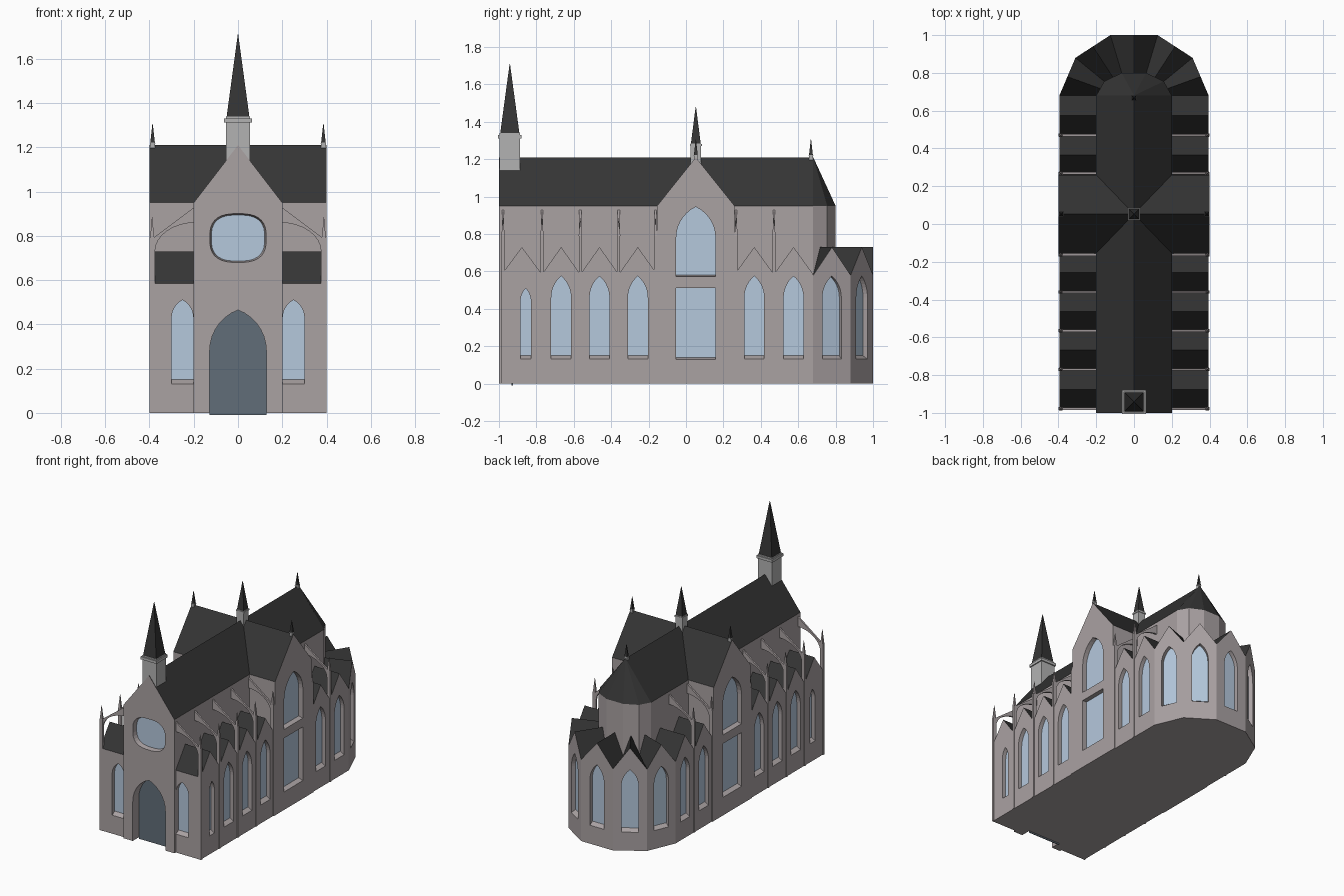
import bpy, bmesh, math
from mathutils import Vector as V

if "Cube" in bpy.data.objects:
    bpy.data.objects.remove(bpy.data.objects["Cube"])


def material(name, rgb):
    m = bpy.data.materials.new(name)
    m.diffuse_color = (*rgb, 1)
    m.use_nodes = True
    m.node_tree.nodes["Principled BSDF"].inputs["Base Color"].default_value = m.diffuse_color
    return m


STONE = material("stone", (0.40, 0.36, 0.365))
SLATE = material("slate", (0.035, 0.035, 0.035))
GLASS = material("glass", (0.46, 0.58, 0.72))
DOOR = material("door_wood", (0.12, 0.155, 0.19))
PALE = material("pale_stone", (0.45, 0.45, 0.45))


def loft(name, a, b, wall=STONE, roof=None):
    """Solid between two matching outlines; upward sloping faces become roof."""
    bm = bmesh.new()
    va, vb = [bm.verts.new(p) for p in a], [bm.verts.new(p) for p in b]
    n = len(a)
    bm.faces.new(va)
    bm.faces.new(vb[::-1])
    for i in range(n):
        j = (i + 1) % n
        bm.faces.new((va[i], vb[i], vb[j], va[j]))
    bmesh.ops.recalc_face_normals(bm, faces=bm.faces)
    if roof:
        for f in bm.faces:
            f.normal_update()
            f.material_index = int(f.normal.z > 0.2)
    me = bpy.data.meshes.new(name)
    bm.to_mesh(me)
    bm.free()
    me.materials.append(wall)
    if roof:
        me.materials.append(roof)
    ob = bpy.data.objects.new(name, me)
    bpy.context.collection.objects.link(ob)
    return ob


def box(name, x0, x1, y0, y1, z0, z1, wall=STONE):
    q = [(x0, y0), (x1, y0), (x1, y1), (x0, y1)]
    return loft(name, [(*p, z0) for p in q], [(*p, z1) for p in q], wall)


def frustum(name, x, y, z0, z1, r0, r1, mat):
    q = [(-1, -1), (1, -1), (1, 1), (-1, 1)]
    return loft(name, [(x + u * r0, y + v * r0, z0) for u, v in q],
                [(x + u * r1, y + v * r1, z1) for u, v in q], mat)


def arch(w, z0, spring, peak, n=7):
    """Pointed arch outline from two circular arcs."""
    h, r = w / 2, peak - spring
    c = max(0, (r * r - h * h) / (2 * h))
    end = math.acos(c / (h + c))
    right = [(-c + (h + c) * math.cos(end * i / n), spring + r * math.sin(end * i / n) / math.sin(end))
             for i in range(n)]
    return [(-h, z0), (h, z0)] + right + [(0, peak)] + [(-x, z) for x, z in right[::-1]]


def opening(body, name, origin, normal, front, depth=0.03, sill=0.025, shrink=1.0, zc=0, mat=GLASS):
    """Cut a recess with a sloping sill into a wall and set a pane at its back."""
    n = V((*normal, 0)).normalized()
    u, o = V((-n.y, n.x, 0)), V((*origin, 0))
    zmin = min(z for _, z in front)
    back = [(x * shrink, zc + (z - zc) * shrink + (sill if z < zmin + 1e-5 else 0)) for x, z in front]

    def place(pts, d):
        return [o + u * x + n * d + V((0, 0, z)) for x, z in pts]
    outer = place(front, 0)
    inner = place(back, -depth)
    lip = place(front, 0.01)
    for tag, a, b in ((name + "_cutter", lip, [p + (q - p) for p, q in zip(outer, inner)]),):
        cut = loft(tag, a, b)
    cut.hide_render = True
    mod = body.modifiers.new("recess", 'BOOLEAN')
    mod.operation, mod.solver, mod.object = 'DIFFERENCE', 'EXACT', cut
    bpy.context.view_layer.objects.active = body
    bpy.ops.object.modifier_apply(modifier=mod.name)
    bpy.data.objects.remove(cut)
    loft(name, place(back, -depth + 0.002), place(back, -depth - 0.004), mat)


TW, TE = -0.155, 0.26            # transept limits in y
TM = (TW + TE) / 2
AX = 0.395                       # aisle wall
BAY_W = [-0.985, -0.77, -0.565, -0.36, TW]
BAY_E = [TE, 0.47, 0.68]

# nave with front gable, portal and round window
house = [(-0.2, 0), (0.2, 0), (0.2, 0.95), (0, 1.21), (-0.2, 0.95)]
nave = loft("nave", [(x, -1, z) for x, z in house], [(x, 0.68, z) for x, z in house], STONE, SLATE)
opening(nave, "portal_door", (0, -1), (0, -1), arch(0.256, -0.01, 0.28, 0.465), 0.07, 0, mat=DOOR)
rose = []
for i in range(32):
    t = 2 * math.pi * (i + 0.5) / 32
    c, s = math.cos(t), math.sin(t)
    rose.append((0.13 * math.copysign(abs(c) ** 0.72, c), 0.79 + 0.112 * math.copysign(abs(s) ** 0.72, s)))
opening(nave, "round_window", (0, -1), (0, -1), rose, 0.035, 0, 0.93, 0.79)

# transept with tall windows at both ends
thouse = [(TW, 0), (TE, 0), (TE, 0.95), (TM, 1.21), (TW, 0.95)]
transept = loft("transept", [(-0.4, y, z) for y, z in thouse], [(0.4, y, z) for y, z in thouse], STONE, SLATE)
for s in (-1, 1):
    rect = [(-0.105, 0.125), (0.105, 0.125), (0.105, 0.51), (-0.105, 0.51)]
    opening(transept, "transept_lower_window", (0.4 * s, TM), (s, 0), rect, 0.035, 0.015)
    opening(transept, "transept_upper_window", (0.4 * s, TM), (s, 0), arch(0.21, 0.57, 0.78, 0.945), 0.035, 0.01)

# aisles with a cross gable over each bay
for s in (-1, 1):
    for bays in (BAY_W, BAY_E):
        prof = [(bays[-1], 0), (bays[0], 0)]
        for a, b in zip(bays, bays[1:]):
            prof += [(a, 0.585), ((a + b) / 2, 0.73)]
        prof.append((bays[-1], 0.585))
        aisle = loft("aisle", [(0.19 * s, y, z) for y, z in prof], [(AX * s, y, z) for y, z in prof], STONE, SLATE)
        for a, b in zip(bays, bays[1:]):
            if a < -0.9:
                opening(aisle, "narrow_aisle_window", (AX * s, -0.857), (s, 0), arch(0.056, 0.125, 0.44, 0.51))
            else:
                opening(aisle, "aisle_window", (AX * s, (a + b) / 2), (s, 0), arch(0.106, 0.125, 0.46, 0.575))
        if bays is BAY_W:
            opening(aisle, "front_aisle_window", (0.251 * s, -0.985), (0, -1), arch(0.098, 0.125, 0.43, 0.51))

# apse: polygonal wall with a half-pyramid roof
inner = [(0.2, 0.68), (0.158, 0.755), (0.065, 0.8), (-0.065, 0.8), (-0.158, 0.755), (-0.2, 0.68)]
outer = [(AX, 0.68), (0.31, 0.88), (0.125, 1.0), (-0.125, 1.0), (-0.31, 0.88), (-AX, 0.68)]
loft("apse_wall", [(*p, 0) for p in inner], [(*p, 0.95) for p in inner])
loft("apse_roof", [(*p, 0.95) for p in inner],
     [(x * 0.005, 0.68 + (y - 0.68) * 0.005, 1.21) for x, y in inner], SLATE)

# ring of gabled chapels around the apse
for i in range(5):
    ends = []
    for p, q in ((outer[i], outer[i + 1]), (inner[i], inner[i + 1])):
        m = ((p[0] + q[0]) / 2, (p[1] + q[1]) / 2)
        ends.append([(*p, 0), (*q, 0), (*q, 0.58), (*m, 0.73), (*p, 0.58)])
    chapel = loft("apse_chapel", ends[0], ends[1], STONE, SLATE)
    p, q = V(outer[i]), V(outer[i + 1])
    d = q - p
    opening(chapel, "chapel_window", (p + q) / 2, (d.y, -d.x), arch(0.11, 0.125, 0.46, 0.575))

# flying buttresses with piers and small pinnacles
fly = [(0.39, 0.73), (0.39, 0.785), (0.19, 0.935)]
fly += [(0.19 + 0.185 * math.sin(t * math.pi / 16), 0.73 + 0.13 * math.cos(t * math.pi / 16)) for t in range(9)]
for y in BAY_W[:4] + [TW - 0.008, TE + 0.008, 0.47]:
    y = max(y, -0.978)
    for s in (-1, 1):
        loft("flying_buttress", [(x * s, y - 0.006, z) for x, z in fly], [(x * s, y + 0.006, z) for x, z in fly])
        box("buttress_pier", min(0.375 * s, 0.4 * s), max(0.375 * s, 0.4 * s), y - 0.008, y + 0.008, 0, 0.79)
        frustum("pier_pinnacle", 0.388 * s, y, 0.79, 0.885, 0.009, 0.001, STONE)


def spire(name, x, y, r, z0, z1, top):
    frustum(name + "_shaft", x, y, z0, z1, r, r, PALE)
    h = r * 0.35
    frustum(name + "_collar", x, y, z1 - 1.5 * h, z1 - 0.5 * h, r * 1.14, r * 1.14, PALE)
    frustum(name + "_roof", x, y, z1, top, r * 0.93, 0.001, SLATE)


# front tower, crossing spire and ridge finials
spire("front_tower", 0, -0.942, 0.055, 1.14, 1.34, 1.71)
spire("crossing_spire", 0, TM, 0.028, 1.17, 1.285, 1.48)
for x, y in ((-0.386, TM), (0.386, TM), (0, 0.668)):
    spire("ridge_finial", x, y, 0.011, 1.19, 1.222, 1.305)
